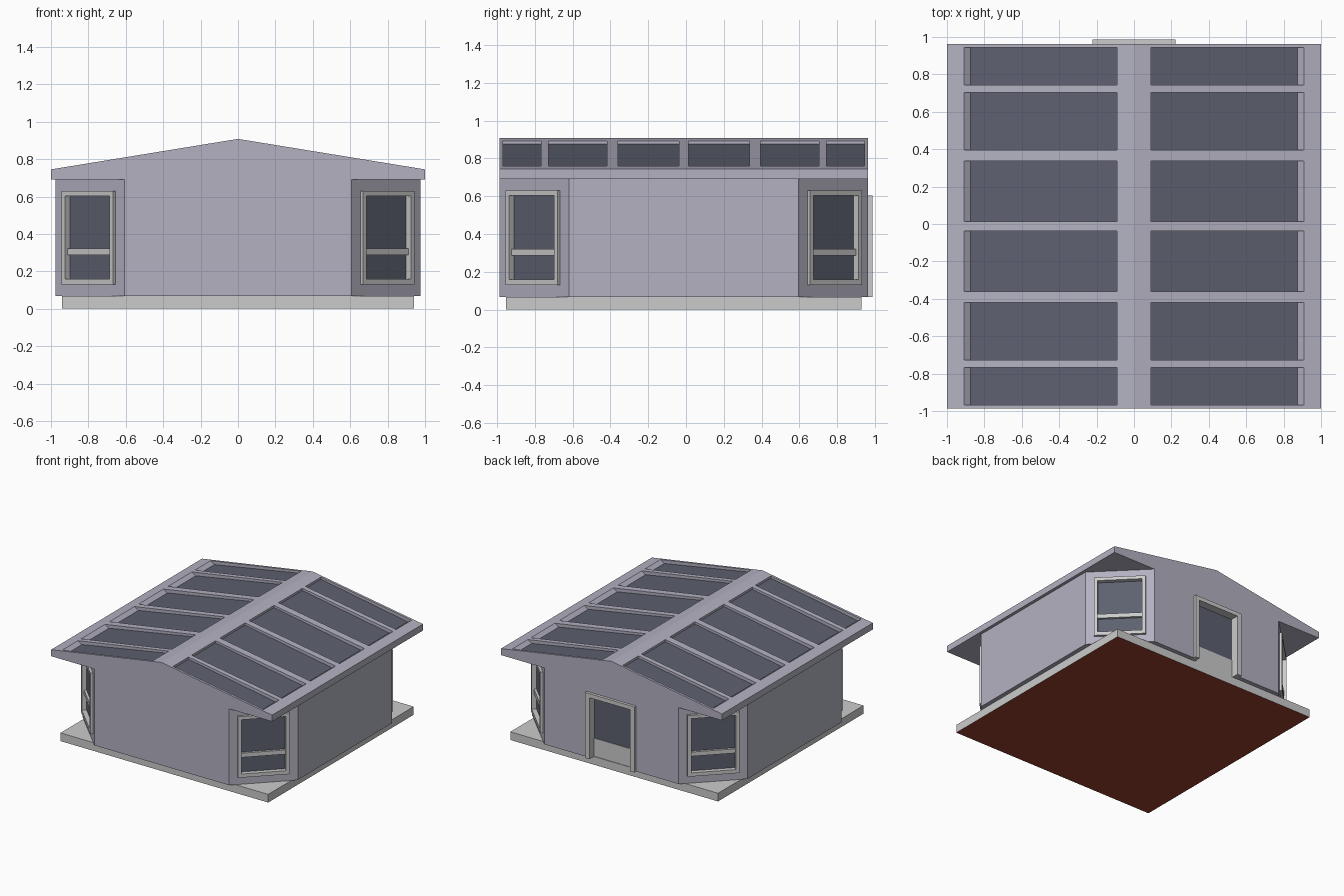
import bpy, bmesh, math
from mathutils import Matrix, Vector

if "Cube" in bpy.data.objects:
    bpy.data.objects.remove(bpy.data.objects["Cube"])

YC = -0.012            # centre of the building in y
HALF = 0.975           # half width of walls
CH = 0.608             # where the corner chamfers start


def material(name, rgb):
    m = bpy.data.materials.new(name)
    m.diffuse_color = (*rgb, 1)
    m.use_nodes = True
    m.node_tree.nodes["Principled BSDF"].inputs["Base Color"].default_value = m.diffuse_color
    return m


WALL = material("wall_paint", (0.45, 0.44, 0.53))
GLASS = material("dark_glass", (0.11, 0.12, 0.16))
BROWN = material("brown_underside", (0.30, 0.05, 0.025))


def finish(name, bm, mat=None):
    bmesh.ops.recalc_face_normals(bm, faces=bm.faces[:])
    me = bpy.data.meshes.new(name)
    bm.to_mesh(me)
    bm.free()
    ob = bpy.data.objects.new(name, me)
    bpy.context.collection.objects.link(ob)
    if mat:
        me.materials.append(mat)
    return ob


def prisms(name, items, mat=None, matrix=Matrix()):
    """Each item: (profile points in x/z, y start, y end)."""
    bm = bmesh.new()
    for pts, y0, y1 in items:
        a = [bm.verts.new(matrix @ Vector((u, y0, v))) for u, v in pts]
        b = [bm.verts.new(matrix @ Vector((u, y1, v))) for u, v in pts]
        bm.faces.new(a)
        bm.faces.new(b[::-1])
        for i in range(len(pts)):
            j = (i + 1) % len(pts)
            bm.faces.new((a[i], b[i], b[j], a[j]))
    return finish(name, bm, mat)


def rect(u0, u1, v0, v1):
    return [(u0, v0), (u1, v0), (u1, v1), (u0, v1)]


def ring(name, outer, inner, y0, y1, matrix):
    """Rectangular picture-frame."""
    bm = bmesh.new()
    loops = [[bm.verts.new(matrix @ Vector((u, y, v))) for u, v in r]
             for r, y in ((outer, y0), (outer, y1), (inner, y1), (inner, y0))]
    for k in range(4):
        p, q = loops[k], loops[(k + 1) % 4]
        for i in range(4):
            j = (i + 1) % 4
            bm.faces.new((p[i], p[j], q[j], q[i]))
    return finish(name, bm)


def cut(ob, cutter):
    cutter.hide_render = True
    cutter.hide_viewport = True
    mod = ob.modifiers.new("cut", 'BOOLEAN')
    mod.operation = 'DIFFERENCE'
    mod.solver = 'EXACT'
    mod.object = cutter


# profile drawn flat in x/y and raised in z
FLAT = Matrix(((1, 0, 0, 0), (0, 0, 1, YC), (0, 1, 0, 0), (0, 0, 0, 1)))

# base slab with brown underside
base = prisms("base_slab", [(rect(-0.94, 0.94, -0.94, 0.94), 0, 0.067)], None, FLAT)
base.data.materials.append(material("base_grey", (0.6, 0.6, 0.59)))
base.data.materials.append(BROWN)
for f in base.data.polygons:
    if f.normal.z < -0.9:
        f.material_index = 1

# eight-sided walls
octagon = [(CH, -HALF), (HALF, -CH), (HALF, CH), (CH, HALF),
           (-CH, HALF), (-HALF, CH), (-HALF, -CH), (-CH, -HALF)]
walls = prisms("walls", [(octagon, 0.067, 0.692)], WALL, FLAT)

# gabled roof
roof = prisms("roof", [([(-1, 0.692), (1, 0.692), (1, 0.745), (0, 0.908), (-1, 0.745)],
                        YC - HALF, YC + HALF)], WALL)

# roof panel recesses, mirrored in x and y
spans = [(s * a, s * b) for s in (1, -1)
         for a, b in ((0.026, 0.349), (0.407, 0.716), (0.756, 0.956))]
recess = [(0.09, 0.873), (0.875, 0.735), (0.91, 0.7597), (0.91, 1.0), (0.09, 1.0)]
pane = [(0.09, 0.870), (0.875, 0.732), (0.875, 0.737), (0.09, 0.875)]


def roof_set(profile):
    return [([(s * x, z) for x, z in profile], YC + a, YC + b)
            for s in (1, -1) for a, b in spans]


cut(roof, prisms("roof_recess_cutter", roof_set(recess)))
prisms("roof_panels", roof_set(pane), GLASS)

# corner windows
mid = (HALF + CH) / 2
cutters = []
for sx in (-1, 1):
    for sy in (-1, 1):
        tag = ("left" if sx < 0 else "right") + ("_front" if sy < 0 else "_back")
        m = (Matrix.Translation((sx * mid, sy * mid + YC, 0))
             @ Matrix.Rotation(math.atan2(-sx, sy), 4, 'Z'))
        ring("window_frame_" + tag, rect(-0.195, 0.195, 0.13, 0.63),
             rect(-0.167, 0.167, 0.16, 0.603), -0.02, 0.02, m)
        prisms("window_glass_" + tag, [(rect(-0.18, 0.18, 0.145, 0.615), -0.02, -0.016)], GLASS, m)
        prisms("window_bar_" + tag, [(rect(-0.167, 0.167, 0.287, 0.322), -0.017, 0.003)], None, m)
        cutters.append((rect(-0.18, 0.18, 0.145, 0.615), m))

for i, (r, m) in enumerate(cutters):
    cut(walls, prisms(f"window_cutter_{i}", [(r, -0.02, 0.1)], None, m))

# back door: frame, glass and lower panel
back = Matrix.Translation((0, YC + HALF, 0))
prisms("door_frame", [([(-0.223, 0.067), (-0.223, 0.603), (0.223, 0.603), (0.223, 0.067),
                        (0.185, 0.067), (0.185, 0.57), (-0.185, 0.57), (-0.185, 0.067)],
                       -0.05, 0.023)], None, back)
prisms("door_glass", [(rect(-0.2, 0.2, 0.2, 0.58), -0.05, -0.045)], GLASS, back)
prisms("door_lower_panel", [(rect(-0.185, 0.185, 0.067, 0.215), -0.05, -0.04)], None, back)
cut(walls, prisms("door_cutter", [(rect(-0.2, 0.2, 0.0, 0.585), -0.05, 0.1)], None, back))
